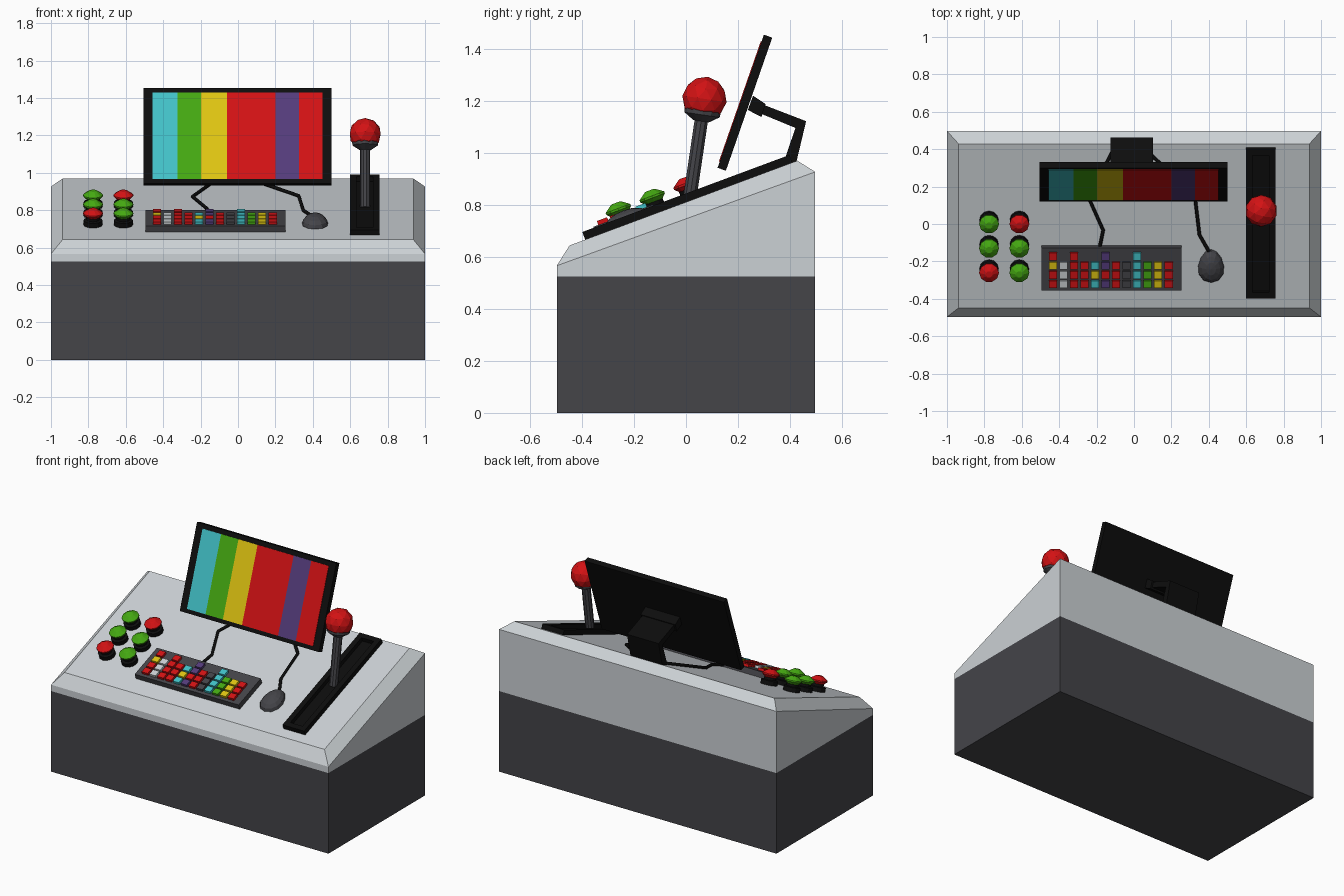
import bpy, bmesh, math
from mathutils import Matrix, Vector

if "Cube" in bpy.data.objects:
    bpy.data.objects.remove(bpy.data.objects["Cube"])

COL = {
    "light_grey": (0.60, 0.635, 0.66), "dark_grey": (0.058, 0.058, 0.066),
    "black": (0.004, 0.004, 0.004), "red": (0.65, 0.006, 0.007),
    "green": (0.06, 0.40, 0.006), "yellow": (0.74, 0.56, 0.006),
    "cyan": (0.055, 0.54, 0.58), "purple": (0.09, 0.045, 0.20),
}
MAT = {}
for n, c in COL.items():
    MAT[n] = bpy.data.materials.new(n)
    MAT[n].diffuse_color = (*c, 1)

SLOPE = math.radians(20.4)
PANEL = Matrix.Translation((0, 0, 0.811)) @ Matrix.Rotation(SLOPE, 4, 'X')
IDENT = Matrix.Identity(4)


def finish(name, bm, colour, matrix=IDENT):
    bmesh.ops.recalc_face_normals(bm, faces=bm.faces)
    me = bpy.data.meshes.new(name)
    bm.to_mesh(me)
    bm.free()
    me.materials.append(MAT[colour])
    ob = bpy.data.objects.new(name, me)
    ob.matrix_world = matrix
    bpy.context.collection.objects.link(ob)
    return ob


def box_bm(x0, x1, y0, y1, z0, z1):
    bm = bmesh.new()
    bmesh.ops.create_cube(bm, size=1)
    for v in bm.verts:
        v.co = ((x0 + x1) / 2 + v.co.x * (x1 - x0),
                (y0 + y1) / 2 + v.co.y * (y1 - y0),
                (z0 + z1) / 2 + v.co.z * (z1 - z0))
    return bm


def box(name, colour, dims, matrix=IDENT):
    return finish(name, box_bm(*dims), colour, matrix)


def lathe(name, colour, profile, sides, matrix):
    """Closed solid of revolution from (radius, height) pairs."""
    bm = bmesh.new()
    rings = [[bm.verts.new((r * math.cos(2 * math.pi * i / sides),
                            r * math.sin(2 * math.pi * i / sides), h))
              for i in range(sides)] for r, h in profile]
    for a, b in zip(rings, rings[1:]):
        for i in range(sides):
            j = (i + 1) % sides
            bm.faces.new((a[i], a[j], b[j], b[i]))
    bm.faces.new(rings[0])
    bm.faces.new(rings[-1])
    return finish(name, bm, colour, matrix)


def side_prism(name, colour, yz, xc, half):
    """Side profile extruded across x."""
    bm = bmesh.new()
    f = bm.faces.new([bm.verts.new((xc - half, y, z)) for y, z in yz])
    r = bmesh.ops.extrude_face_region(bm, geom=[f])
    for v in r["geom"]:
        if isinstance(v, bmesh.types.BMVert):
            v.co.x = xc + half
    return finish(name, bm, colour)


# desk: dark base and sloped light shell with bevelled rim
box("desk_base", "dark_grey", (-1, 1, -0.497, 0.497, 0, 0.525))
bm = bmesh.new()
rings = []
for hx, yf, zf, yb, zb in ((1, -0.497, 0.525, 0.497, 0.525),
                           (1, -0.497, 0.566, 0.497, 0.927),
                           (0.937, -0.448, 0.644, 0.428, 0.970)):
    rings.append([bm.verts.new(p) for p in
                  ((-hx, yf, zf), (hx, yf, zf), (hx, yb, zb), (-hx, yb, zb))])
for a, b in zip(rings, rings[1:]):
    for i in range(4):
        j = (i + 1) % 4
        bm.faces.new((a[i], a[j], b[j], b[i]))
bm.faces.new(rings[0])
bm.faces.new(rings[-1])
finish("desk_shell", bm, "light_grey")

# lever rail with slot
bm = box_bm(0.6, 0.756, -0.414, 0.436, -0.005, 0.031)
top = max(bm.faces, key=lambda f: f.calc_center_median().z)
bmesh.ops.inset_region(bm, faces=[top], thickness=0.048)
for v in top.verts:
    v.co.z = 0.031
r = bmesh.ops.extrude_discrete_faces(bm, faces=[top])
for v in r["faces"][0].verts:
    v.co.z = 0.003
lo = r["faces"][0]
finish("lever_rail", bm, "black", PANEL)

# lever: stem, collar and ball
LEVER = Matrix.Translation((0.68, 0.013, 0.815)) @ Matrix.Rotation(math.radians(-8.4), 4, 'X')
lathe("lever_stem", "dark_grey", [(0.027, 0), (0.027, 0.33)], 10, LEVER)
lathe("lever_collar", "dark_grey", [(0.03, 0.31), (0.068, 0.335), (0.071, 0.36)], 12, LEVER)
bm = bmesh.new()
bmesh.ops.create_icosphere(bm, subdivisions=2, radius=0.086)
finish("lever_ball", bm, "red", LEVER @ Matrix.Translation((0, 0, 0.397)))

# push buttons
for row, colours in enumerate((("red", "green"), ("green", "green"), ("green", "red"))):
    for x, c in zip((-0.775, -0.613), colours):
        m = PANEL @ Matrix.Translation((x, -0.254 + 0.139 * row, 0))
        lathe("button_base", "black", [(0.051, -0.004), (0.051, 0.026), (0.036, 0.03), (0.036, 0.045)], 12, m)
        lathe("button_cap", c, [(0.034, 0.042), (0.053, 0.06), (0.053, 0.068),
                                (0.024, 0.088), (0.018, 0.091)], 10, m)

# keyboard and keys (rows listed front to back)
box("keyboard_body", "dark_grey", (-0.495, 0.254, -0.367, -0.123, -0.004, 0.035), PANEL)
KEYCOL = {"r": "red", "y": "yellow", "w": "light_grey", "c": "cyan",
          "p": "purple", "d": "dark_grey", "g": "green"}
COLUMNS = ("rryr", "www", "rrrr", "rrr", "cyc", "prpp", "rrr", "ddd", "cccc", "ggg", "yyy", "rrr")
for i, col in enumerate(COLUMNS):
    for j, k in enumerate(col):
        x, v = -0.433 + 0.0562 * i, -0.326 + 0.0525 * j
        box("key", KEYCOL[k], (x - 0.022, x + 0.022, v - 0.021, v + 0.021, 0.03, 0.051), PANEL)

# mouse: flattened half egg
bm = bmesh.new()
bmesh.ops.create_uvsphere(bm, u_segments=12, v_segments=8, radius=1)
for v in bm.verts:
    taper = 1 - 0.18 * v.co.y
    v.co = (v.co.x * 0.069 * taper, v.co.y * 0.095, max(v.co.z, -0.05) * 0.05)
finish("mouse", bm, "dark_grey", PANEL @ Matrix.Translation((0.412, -0.238, 0.004)))

# cables lying on the sloped panel
for name, pts in (("keyboard_cable", ((-0.11, 0.40), (-0.243, 0.145), (-0.165, -0.03), (-0.185, -0.13))),
                  ("mouse_cable", ((0.04, 0.42), (0.325, 0.155), (0.35, -0.055), (0.41, -0.16)))):
    cu = bpy.data.curves.new(name, 'CURVE')
    cu.dimensions = '3D'
    cu.bevel_depth = 0.0095
    cu.bevel_resolution = 1
    cu.use_fill_caps = True
    s = cu.splines.new('POLY')
    s.points.add(len(pts) - 1)
    for p, (x, y) in zip(s.points, pts):
        p.co = (x, y / math.cos(SLOPE), 0.009, 1)
    cu.materials.append(MAT["black"])
    ob = bpy.data.objects.new(name, cu)
    ob.matrix_world = PANEL
    bpy.context.collection.objects.link(ob)

# monitor with colour-bar plates
MON = Matrix.Translation((-0.003, 0.2265, 1.193)) @ Matrix.Rotation(math.radians(-19.2), 4, 'X')
box("monitor_case", "black", (-0.502, 0.502, -0.017, 0.017, -0.271, 0.271), MON)
edges = (-0.454, -0.32, -0.195, -0.057, 0.203, 0.33, 0.455)
for x0, x1, c in zip(edges, edges[1:], ("cyan", "green", "yellow", "red", "purple", "red")):
    box("screen_bar", c, (x0, x1, -0.020, -0.012, -0.246, 0.243), MON)

# monitor stand: bent arm and mount
side_prism("stand_arm", "black", ((0.375, 0.94), (0.383, 0.985), (0.421, 1.096), (0.29, 1.15),
                                  (0.298, 1.185), (0.462, 1.122), (0.425, 0.967), (0.41, 0.95)), -0.012, 0.114)
side_prism("stand_mount", "black", ((0.258, 1.22), (0.306, 1.188), (0.29, 1.138), (0.238, 1.165)), -0.012, 0.125)

for m in bpy.data.materials:
    if m.users and not m.is_grease_pencil:
        m.use_nodes = True
        m.node_tree.nodes["Principled BSDF"].inputs["Base Color"].default_value = m.diffuse_color
